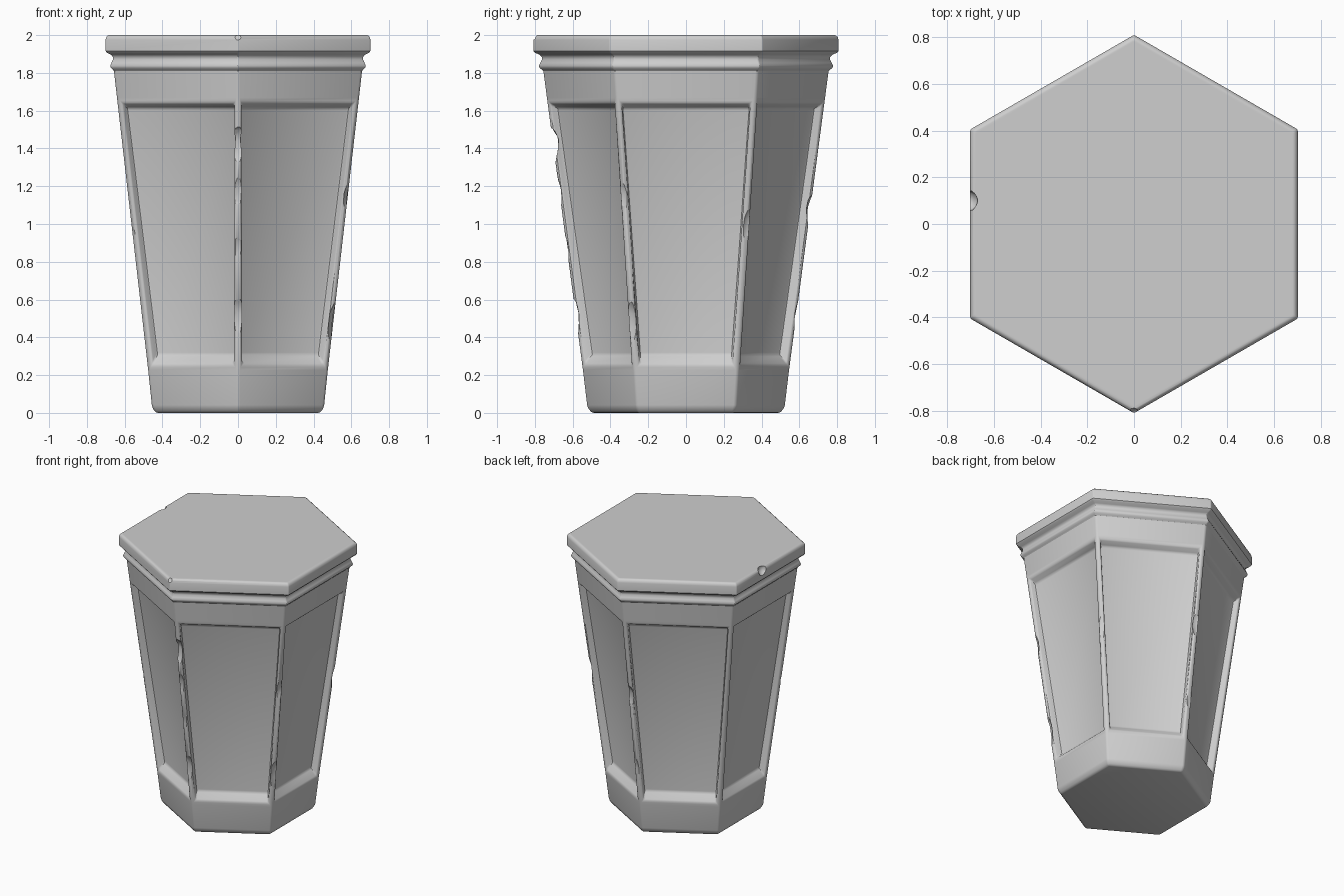
import bpy, bmesh, math, random
from mathutils import Vector, Matrix, Euler

random.seed(4)
if "Cube" in bpy.data.objects:
    bpy.data.objects.remove(bpy.data.objects["Cube"], do_unlink=True)

GREY = (0.62, 0.62, 0.62, 1)
stone = bpy.data.materials.new("grey stone")
stone.use_nodes = True
stone.diffuse_color = GREY
stone.node_tree.nodes["Principled BSDF"].inputs["Base Color"].default_value = GREY

SEAM = 1.81
CORNER = 1 / math.cos(math.pi / 6)      # flat-side distance to corner distance


def wall(z):
    """Flat-side distance of the tapering body at height z."""
    return 0.453 + 0.1145 * (z - 0.03)


def corner_dir(i):
    a = math.radians(90 + 60 * i)
    return Vector((math.cos(a), math.sin(a), 0))


def hex_loft(profile):
    """Closed six-sided solid through (flat-side distance, height) rings."""
    bm = bmesh.new()
    rings = [[bm.verts.new(corner_dir(i) * r * CORNER + Vector((0, 0, z)))
              for i in range(6)] for r, z in profile]
    sides = []
    for low, high in zip(rings, rings[1:]):
        sides.append([bm.faces.new((low[i], low[(i + 1) % 6], high[(i + 1) % 6], high[i]))
                      for i in range(6)])
    bm.faces.new(rings[0][::-1])
    bm.faces.new(rings[-1])
    bm.normal_update()
    return bm, sides


def make_object(name, bm):
    mesh = bpy.data.meshes.new(name)
    bm.to_mesh(mesh)
    bm.free()
    mesh.materials.append(stone)
    ob = bpy.data.objects.new(name, mesh)
    bpy.context.collection.objects.link(ob)
    return ob


def chip(ob, lumps):
    """Knock worn chips out of an object, open its seam and smooth it."""
    bm = bmesh.new()
    for centre, size, stretch in lumps:
        turn = Euler([random.uniform(-0.2, 0.2) for _ in range(3)]).to_matrix().to_4x4()
        m = Matrix.Translation(centre) @ turn @ Matrix.Diagonal((size, size, size * stretch, 1))
        bmesh.ops.create_icosphere(bm, subdivisions=2, radius=1, matrix=m)
    cutter = make_object(ob.name + "_chip_cutter", bm)
    mod = ob.modifiers.new("chips", "BOOLEAN")
    mod.operation, mod.solver = "DIFFERENCE", "EXACT"
    mod.use_self = True
    mod.object = cutter
    bpy.ops.object.select_all(action="DESELECT")
    bpy.context.view_layer.objects.active = ob
    ob.select_set(True)
    bpy.ops.object.modifier_apply(modifier=mod.name)
    bpy.data.objects.remove(cutter, do_unlink=True)
    bm = bmesh.new()
    bm.from_mesh(ob.data)
    hidden = [f for f in bm.faces if all(abs(v.co.z - SEAM) < 0.001 for v in f.verts)]
    bmesh.ops.delete(bm, geom=hidden, context="FACES")
    bm.to_mesh(ob.data)
    bm.free()
    bpy.ops.object.shade_smooth_by_angle(angle=math.radians(38))


# Tapered body with a deep sunken panel on every side
bm, sides = hex_loft([(0.435, 0), (0.455, 0.03), (wall(0.225), 0.225),
                      (wall(1.668), 1.668), (wall(SEAM), SEAM)])
panels = sides[2]
bmesh.ops.inset_individual(bm, faces=panels, thickness=0.04, depth=0)
bmesh.ops.inset_individual(bm, faces=panels, thickness=0.004, depth=-0.05)
for f in panels:                        # slope the ledges above and below
    for v in f.verts:
        v.co.z += 0.045 if v.co.z < 1 else -0.03
bm.normal_update()
edges = [e for e in bm.edges if e.calc_face_angle(0) > 0.3
         and not all(abs(v.co.z - SEAM) < 0.001 for v in e.verts)]
bmesh.ops.bevel(bm, geom=edges, offset=0.012, segments=2, profile=0.5,
                affect="EDGES", clamp_overlap=True)
body = make_object("tapered_body", bm)

# Worn ribs: corner number mapped to (height, depth) of each chip
wear = {3: [(1.4, 0.032), (1.17, 0.018), (0.85, 0.013), (0.45, 0.015)],
        0: [(1.03, 0.018), (0.5, 0.015)],
        4: [(1.15, 0.018), (0.45, 0.022)],
        5: [(0.95, 0.015)],
        2: [(0.95, 0.009)]}
lumps = []
for i, marks in wear.items():
    for z, depth in marks:
        size = random.uniform(0.055, 0.065)
        out = wall(z) * CORNER + size - depth
        lumps.append((corner_dir(i) * out + Vector((0, 0, z)), size, random.uniform(2.0, 2.8)))
chip(body, lumps)

# Moulded collar and flat cap slab
bm, sides = hex_loft([(wall(SEAM), SEAM), (0.663, 1.818), (0.673, 1.826), (0.676, 1.838),
                      (0.67, 1.853), (0.662, 1.87), (0.663, 1.885), (0.673, 1.897),
                      (0.692, 1.905), (0.701, 1.916), (0.701, 1.975), (0.697, 1.99),
                      (0.687, 1.999), (0.68, 2.0), (0.672, 2.0)])
upright = [e for e in bm.edges if abs(e.verts[0].co.z - e.verts[1].co.z) > 0.0005]
bmesh.ops.bevel(bm, geom=upright, offset=0.006, segments=2, profile=0.5,
                affect="EDGES", clamp_overlap=True)
cap = make_object("moulded_cap", bm)
chip(cap, [(Vector((-0.715, 0.1, 1.99)), 0.048, 1.0),
           (Vector((0, -0.83, 2.01)), 0.045, 1.0)])
